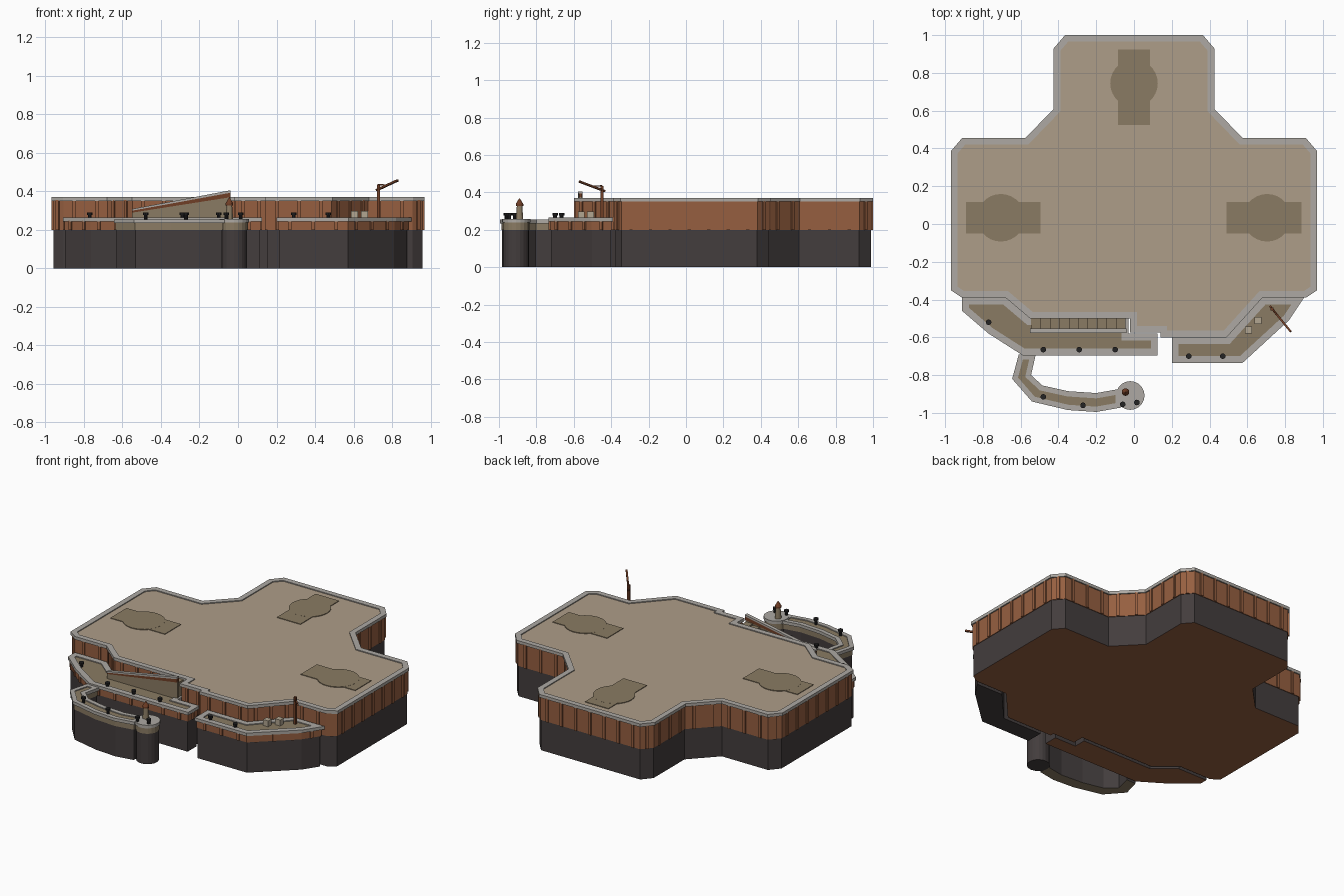
import bpy, bmesh, math
from mathutils import Vector

if "Cube" in bpy.data.objects:
    bpy.data.objects.remove(bpy.data.objects["Cube"])


def material(name, r, g, b):
    m = bpy.data.materials.new(name)
    lin = [((c / 255 + 0.055) / 1.055) ** 2.4 for c in (r, g, b)]
    m.diffuse_color = (*lin, 1)
    m.use_nodes = True
    m.node_tree.nodes["Principled BSDF"].inputs["Base Color"].default_value = m.diffuse_color
    return m


DECK = material("tan paving", 174, 157, 136)
RIM = material("grey stone", 173, 169, 163)
OLIVE = material("olive stone", 138, 123, 99)
WALL = material("rust timber", 150, 95, 64)
BASE = material("dark rock", 67, 61, 61)
BLACK = material("black iron", 36, 35, 36)
BROWN = material("dark brown", 112, 62, 38)
CRATE = material("pale crate", 178, 166, 145)


def finish(name, bm, *mats):
    bmesh.ops.recalc_face_normals(bm, faces=bm.faces)
    me = bpy.data.meshes.new(name)
    bm.to_mesh(me)
    bm.free()
    for m in mats:
        me.materials.append(m)
    ob = bpy.data.objects.new(name, me)
    bpy.context.collection.objects.link(ob)
    return ob


def inset(pts, d):
    """Mitred inset of a counter-clockwise outline."""
    out = []
    for i, p in enumerate(pts):
        a, b, c = Vector(pts[i - 1]), Vector(p), Vector(pts[(i + 1) % len(pts)])
        u, v = (b - a).normalized(), (c - b).normalized()
        n1, n2 = Vector((-u.y, u.x)), Vector((-v.y, v.x))
        out.append(tuple(b + (n1 + n2) * d / max(0.3, 1 + n1.dot(n2))))
    return out


def prism(name, pts, z0, z1, mat, under=None):
    bm = bmesh.new()
    lo = [bm.verts.new((x, y, z0)) for x, y in pts]
    hi = [bm.verts.new((x, y, z1)) for x, y in pts]
    bottom = bm.faces.new(lo[::-1])
    bm.faces.new(hi)
    for i in range(len(pts)):
        j = (i + 1) % len(pts)
        bm.faces.new((lo[i], lo[j], hi[j], hi[i]))
    if under:
        bottom.material_index = 1
        return finish(name, bm, mat, under)
    return finish(name, bm, mat)


def ring(name, pts, width, z0, z1, mat):
    bm = bmesh.new()
    inner = inset(pts, width)
    loops = [[bm.verts.new((x, y, z)) for x, y in o]
             for o, z in ((pts, z0), (pts, z1), (inner, z1), (inner, z0))]
    for k in range(4):
        a, b = loops[k], loops[(k + 1) % 4]
        for i in range(len(pts)):
            j = (i + 1) % len(pts)
            bm.faces.new((a[i], a[j], b[j], b[i]))
    return finish(name, bm, mat)


def box(name, loc, size, mat, rz=0):
    bm = bmesh.new()
    bmesh.ops.create_cube(bm, size=1)
    bmesh.ops.scale(bm, vec=size, verts=bm.verts)
    ob = finish(name, bm, mat)
    ob.location, ob.rotation_euler = loc, (0, 0, rz)
    return ob


def cone(name, x, y, z0, z1, r0, r1, mat, n=12):
    bm = bmesh.new()
    bmesh.ops.create_cone(bm, cap_ends=True, segments=n, radius1=r0, radius2=r1, depth=z1 - z0)
    ob = finish(name, bm, mat)
    ob.location = (x, y, (z0 + z1) / 2)
    return ob


def beam(name, a, b, w, mat):
    a, b = Vector(a), Vector(b)
    ob = box(name, (a + b) / 2, (w, w, (b - a).length), mat)
    ob.rotation_euler = (b - a).to_track_quat('Z', 'Y').to_euler()


def posts(name, pts, z0, z1, step):
    """Upright timbers spaced along every wall edge."""
    bm = bmesh.new()
    for i, p in enumerate(pts):
        a, b = Vector(p), Vector(pts[(i + 1) % len(pts)])
        d = b - a
        n = max(1, round(d.length / step))
        u = d.normalized()
        o = Vector((u.y, -u.x))
        for k in range(n):
            c = a + d * (k + 0.5) / n
            q = [c - u * .009 - o * .01, c + u * .009 - o * .01, c + u * .009 + o * .008, c - u * .009 + o * .008]
            lo = [bm.verts.new((*v, z0)) for v in q]
            hi = [bm.verts.new((*v, z1)) for v in q]
            bm.faces.new(lo)
            bm.faces.new(hi)
            for m in range(4):
                bm.faces.new((lo[m], lo[m - 1], hi[m - 1], hi[m]))
    finish(name, bm, WALL)


def platform(name, pts, top, floor, wall, width, step=None):
    """Rock foot, timber or stone wall, paved floor and raised stone rim."""
    body = inset(pts, 0.008)
    prism(name + "_foot", inset(pts, 0.012), 0, 0.2, BASE, wall if name != "right_quay" else BASE)
    prism(name + "_wall", body, 0.2, top - 0.02, wall)
    prism(name + "_floor", inset(pts, 0.02), top - 0.025, top - 0.006, floor)
    ring(name + "_rim", pts, width, top - 0.02, top, RIM)
    if step:
        posts(name + "_posts", body, 0.2, top - 0.015, step)


# Main cross-shaped deck
main = [(-.97, -.35), (-.91, -.39), (-.68, -.39), (-.55, -.5), (-.02, -.5), (-.02, -.575),
        (.14, -.575), (.14, -.6), (.49, -.6), (.68, -.39), (.91, -.39), (.97, -.35),
        (.97, .385), (.91, .455), (.575, .455), (.425, .61), (.425, .93), (.365, 1.0),
        (-.365, 1.0), (-.425, .93), (-.425, .61), (-.575, .455), (-.91, .455), (-.97, .385)]
platform("main_deck", main, 0.37, DECK, WALL, 0.035, 0.1)

# Lower quays along the front
left = [(-.91, -.39), (-.91, -.46), (-.77, -.58), (-.59, -.695), (.125, -.695), (.125, -.58),
        (-.03, -.58), (-.03, -.5), (-.55, -.5), (-.68, -.39)]
right = [(.2, -.6), (.2, -.735), (.575, -.735), (.82, -.51), (.9, -.39), (.68, -.39), (.49, -.6)]
platform("left_quay", left, 0.265, OLIVE, WALL, 0.036, 0.12)
platform("right_quay", right, 0.265, OLIVE, WALL, 0.036, 0.12)

# Curved breakwater with a round head
mole = [(-.61, -.69), (-.645, -.82), (-.54, -.94), (-.35, -.985), (-.2, -.995), (-.07, -.972),
        (-.07, -.872), (-.2, -.895), (-.35, -.885), (-.485, -.855), (-.545, -.8), (-.52, -.69)]
platform("breakwater", mole, 0.255, OLIVE, OLIVE, 0.028)
HX, HY = -.02, -.908
cone("breakwater_head_foot", HX, HY, 0, 0.2, .068, .068, BASE, 20)
cone("breakwater_head_wall", HX, HY, 0.2, 0.24, .071, .071, OLIVE, 20)
cone("breakwater_head_cap", HX, HY, 0.238, 0.258, .076, .076, RIM, 20)

# Beacon on the breakwater head
cone("beacon_tower", -.045, -.89, .255, .335, .02, .014, OLIVE)
cone("beacon_collar", -.045, -.89, .328, .338, .02, .02, BROWN)
cone("beacon_roof", -.045, -.89, .338, .368, .02, .002, BROWN)

# Landing pads: circle plus crossing strip
for label, x, y, sx, sy in (("back", 0, .725, .17, .4), ("left", -.692, .033, .395, .168),
                            ("right", .688, .033, .395, .168)):
    cy = .745 if label == "back" else y
    cx = x if label == "back" else math.copysign(.705, x)
    box(label + "_pad_strip", (x, y, .3655), (sx, sy, .005), OLIVE)
    cone(label + "_pad_circle", cx, cy, .363, .3685, .126, .126, OLIVE, 28)

# Stairs up from the left quay
N = 10
for i in range(N):
    h = .26 + (i + 1) * .1 / N
    box("stair_step", (-.545 + (i + .5) * .05, -.527, (.245 + h) / 2), (.05, .07, h - .245), OLIVE)


def side_slab(name, quad, y0, y1, mat):
    bm = bmesh.new()
    f = [bm.verts.new((x, y0, z)) for x, z in quad]
    b = [bm.verts.new((x, y1, z)) for x, z in quad]
    bm.faces.new(f)
    bm.faces.new(b)
    for i in range(len(quad)):
        bm.faces.new((f[i], f[i - 1], b[i - 1], b[i]))
    finish(name, bm, mat)


# Stair side wall, timber band and sloping stone cap
side_slab("stair_side", [(-.55, .25), (-.04, .25), (-.04, .375), (-.55, .295)], -.57, -.558, OLIVE)
side_slab("stair_band", [(-.55, .29), (-.04, .37), (-.04, .395), (-.55, .3)], -.573, -.556, BROWN)
side_slab("stair_cap", [(-.55, .3), (-.04, .393), (-.04, .406), (-.55, .309)], -.577, -.554, RIM)

# Mooring bollards
for x, y in ((-.77, -.52), (-.48, -.665), (-.29, -.665), (-.1, -.665), (.29, -.7), (.47, -.7),
             (-.48, -.915), (-.27, -.96), (-.06, -.955), (.015, -.945)):
    cone("bollard_stem", x, y, .25, .28, .01, .01, BLACK, 10)
    cone("bollard_top", x, y, .277, .29, .015, .015, BLACK, 10)

# Crates and crane on the right quay
box("crate", (.605, -.56, .278), (.037, .037, .04), CRATE)
box("crate", (.657, -.51, .278), (.037, .037, .04), CRATE)
box("crane_post", (.73, -.45, .345), (.016, .016, .18), BROWN)
beam("crane_arm", (.72, -.435, .407), (.83, -.57, .458), .011, BROWN)
beam("crane_brace", (.73, -.45, .435), (.775, -.502, .433), .007, BROWN)
